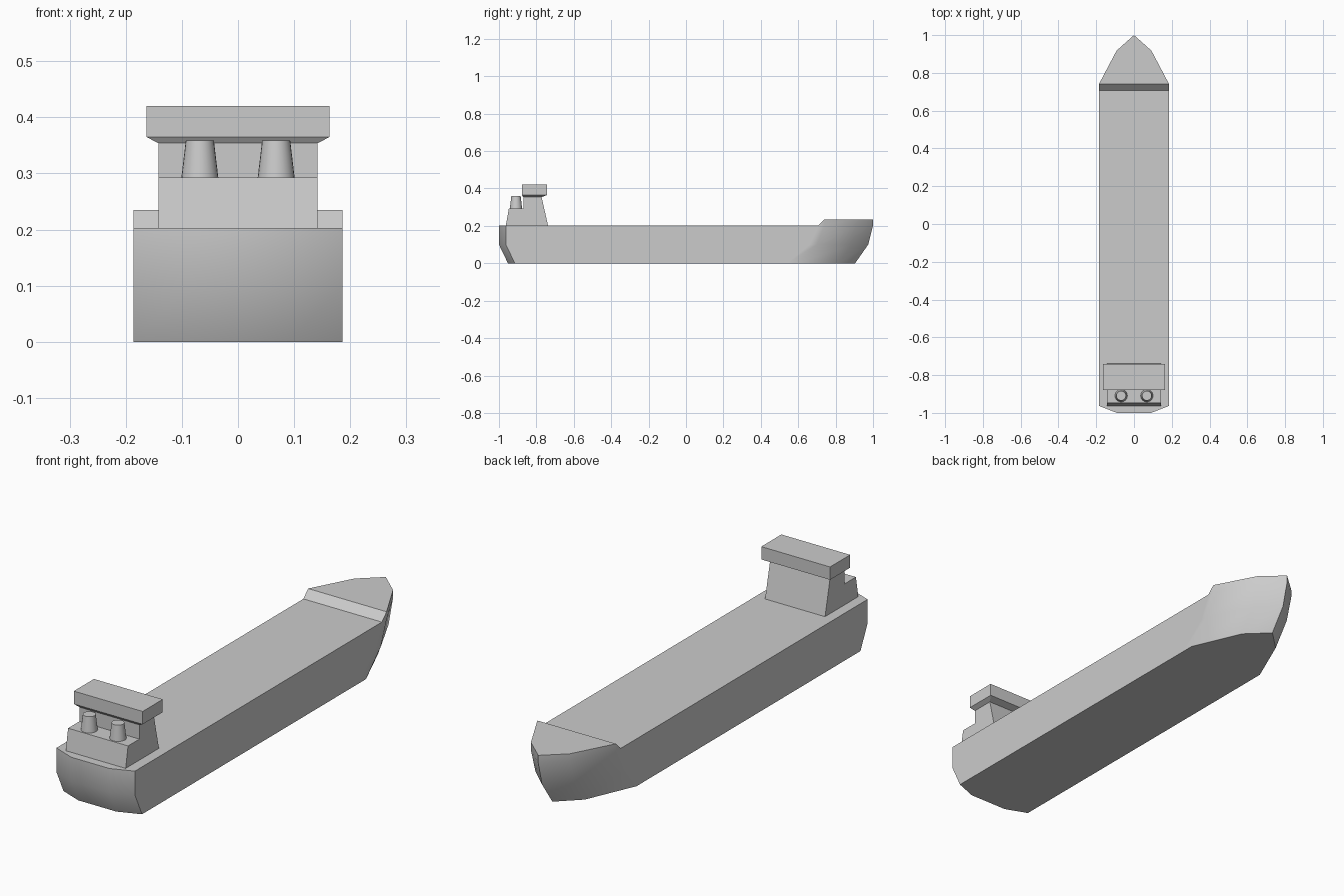
import bpy, bmesh, math

if "Cube" in bpy.data.objects:
    bpy.data.objects.remove(bpy.data.objects["Cube"])

W = 0.186  # half beam


def finish(name, bm, smooth=None):
    bmesh.ops.remove_doubles(bm, verts=bm.verts, dist=1e-4)
    bmesh.ops.recalc_face_normals(bm, faces=bm.faces)
    me = bpy.data.meshes.new(name)
    bm.to_mesh(me)
    bm.free()
    ob = bpy.data.objects.new(name, me)
    bpy.context.collection.objects.link(ob)
    if smooth:
        bpy.ops.object.select_all(action='DESELECT')
        ob.select_set(True)
        bpy.context.view_layer.objects.active = ob
        bpy.ops.object.shade_smooth_by_angle(angle=math.radians(smooth))
    return ob


# Hull: y stations (stern, corner, ramp foot, shoulder, bow, tip) at each level
xs = [0.09, W, W, W, 0.092, 0.0]
levels = [
    (0.0, 0.0, [-0.952, -0.915, 0.54, 0.60, 0.816, 0.904]),
    (0.1, 0.1, [-1.0, -0.963, 0.66, 0.70, 0.888, 0.974]),
    (0.203, 0.203, [-1.0, -0.963, 0.708, 0.74, 0.918, 1.0]),
    (0.203, 0.235, [-1.0, -0.963, 0.708, 0.74, 0.918, 1.0]),
]
bm = bmesh.new()
rings = []
for z_deck, z_bow, ys in levels:
    pts = [(x, y, z_bow if i > 2 else z_deck) for i, (x, y) in enumerate(zip(xs, ys))]
    pts += [(-x, y, z) for x, y, z in reversed(pts[:-1])]
    rings.append([bm.verts.new(p) for p in pts])
# the stern and deck share the deck-level vertices; only the bow rises further
n = len(rings[0])
for i in list(range(3)) + list(range(n - 3, n)):
    bm.verts.remove(rings[3][i])
    rings[3][i] = rings[2][i]
for a, b in zip(rings, rings[1:]):
    for i in range(n):
        j = (i + 1) % n
        quad = list(dict.fromkeys([a[i], a[j], b[j], b[i]]))
        if len(quad) > 2:
            bm.faces.new(quad)
top = rings[3]
bm.faces.new(rings[0])
bm.faces.new(top[:3] + top[-3:])                      # main deck
bm.faces.new([top[2], top[3], top[n - 4], top[n - 3]])  # ramp
bm.faces.new(top[3:n - 3])                            # raised bow deck
finish("hull", bm, 35)

# Deckhouse: stepped side profile extruded across the ship
profile = [(-0.963, 0.203), (-0.947, 0.293), (-0.870, 0.293),
           (-0.870, 0.354), (-0.772, 0.354), (-0.738, 0.203)]
bm = bmesh.new()
sides = [[bm.verts.new((x, y, z)) for y, z in profile] for x in (-0.142, 0.142)]
for s in sides:
    bm.faces.new(s)
for i in range(len(profile)):
    j = (i + 1) % len(profile)
    bm.faces.new([sides[0][i], sides[0][j], sides[1][j], sides[1][i]])
finish("deckhouse", bm)

# Bridge: box with a flared underside
bm = bmesh.new()
loops = [[bm.verts.new(p) for p in ((-w, y0, z), (w, y0, z), (w, y1, z), (-w, y1, z))]
         for w, y0, y1, z in ((0.142, -0.870, -0.772, 0.354),
                              (0.163, -0.878, -0.742, 0.365),
                              (0.163, -0.878, -0.742, 0.420))]
bm.faces.new(loops[0])
bm.faces.new(loops[2])
for a, b in zip(loops, loops[1:]):
    for i in range(4):
        j = (i + 1) % 4
        bm.faces.new([a[i], a[j], b[j], b[i]])
finish("bridge", bm)

# Funnels: a pair of tapered cylinders
for side, label in ((-1, "left"), (1, "right")):
    bm = bmesh.new()
    bmesh.ops.create_cone(bm, cap_ends=True, segments=24, radius1=0.033,
                          radius2=0.025, depth=0.067)
    bmesh.ops.translate(bm, verts=bm.verts, vec=(side * 0.068, -0.909, 0.3255))
    finish("funnel_" + label, bm, 35)
